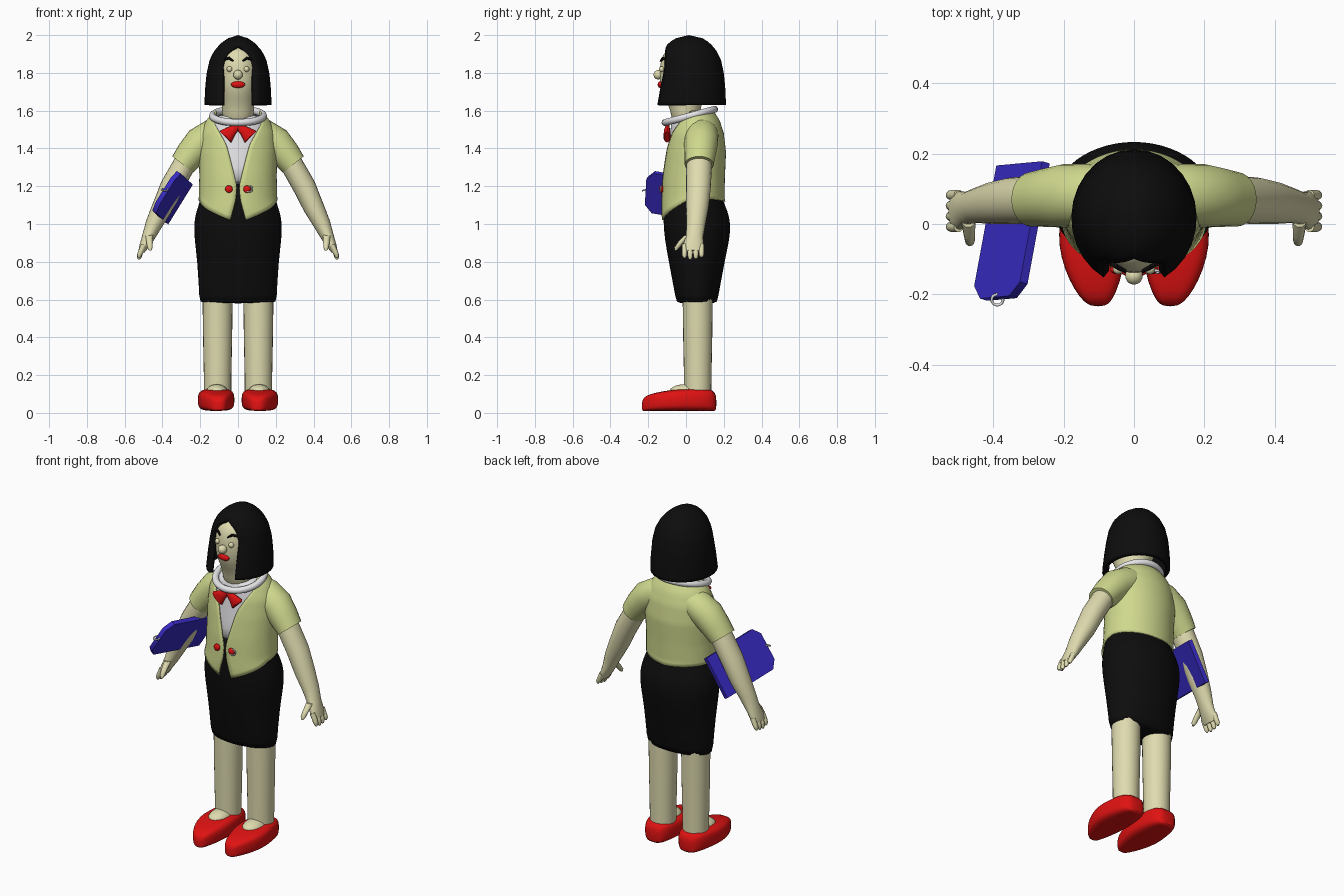
import bpy, bmesh, math
from mathutils import Vector

if "Cube" in bpy.data.objects:
    bpy.data.objects.remove(bpy.data.objects["Cube"])

parts = []


def material(name, rgb):
    m = bpy.data.materials.new(name)
    m.use_nodes = True
    m.diffuse_color = (*rgb, 1)
    m.node_tree.nodes["Principled BSDF"].inputs["Base Color"].default_value = (*rgb, 1)
    return m


SKIN = material("skin", (0.74, 0.71, 0.43))
VEST = material("vest_green", (0.63, 0.69, 0.27))
BLACK = material("black", (0.004, 0.004, 0.004))
RED = material("red", (0.75, 0.006, 0.006))
BLUE = material("blue", (0.04, 0.024, 0.55))
WHITE = material("white", (0.8, 0.8, 0.82))


def register(name, bm, mat, fix_normals=True):
    bmesh.ops.remove_doubles(bm, verts=bm.verts, dist=1e-5)
    if fix_normals:
        bmesh.ops.recalc_face_normals(bm, faces=bm.faces)
    me = bpy.data.meshes.new(name)
    bm.to_mesh(me)
    bm.free()
    me.materials.append(mat)
    ob = bpy.data.objects.new(name, me)
    bpy.context.collection.objects.link(ob)
    parts.append(ob)
    return ob


def loft(name, rows, mat, closed=True, smooth=0):
    """Skin rows of points; closed rows get end caps, open rows stay a shell."""
    bm = bmesh.new()
    vs = [[bm.verts.new(p) for p in row] for row in rows]
    n = len(rows[0])
    for a, b in zip(vs, vs[1:]):
        for i in range(n if closed else n - 1):
            j = (i + 1) % n
            bm.faces.new((a[i], a[j], b[j], b[i]))
    if closed:
        bm.faces.new(vs[0][::-1])
        bm.faces.new(vs[-1])
    ob = register(name, bm, mat, closed)
    if smooth:
        ob.modifiers.new("smooth", "SUBSURF").levels = smooth
        ob.modifiers["smooth"].render_levels = smooth
    return ob


def ring(c, u, v, n=20, power=1.0):
    def f(t):
        return math.copysign(abs(t) ** power, t)
    angles = [2 * math.pi * i / n for i in range(n)]
    return [Vector(c) + Vector(u) * f(math.cos(a)) + Vector(v) * f(math.sin(a)) for a in angles]


def tube(name, path, mat, n=16, side=1):
    """Path of (x, y, z, half thickness, half depth), mirrored by side."""
    rows = []
    for i, (x, y, z, r, d) in enumerate(path):
        a, b = path[max(i - 1, 0)], path[min(i + 1, len(path) - 1)]
        along = Vector((side * (b[0] - a[0]), 0, b[2] - a[2])).normalized()
        rows.append(ring((side * x, y, z), (along.z * r, 0, -along.x * r), (0, d, 0), n))
    return loft(name, rows, mat)


def ball(name, c, size, mat):
    bm = bmesh.new()
    bmesh.ops.create_uvsphere(bm, u_segments=20, v_segments=12, radius=1)
    for v in bm.verts:
        v.co = Vector(c) + Vector(a * b for a, b in zip(v.co, size))
    return register(name, bm, mat)


def torus(name, c, r, minor, mat, tilt=0.0, squash=1.0):
    bpy.ops.mesh.primitive_torus_add(location=c, major_radius=r, minor_radius=minor,
                                     major_segments=32, minor_segments=10, rotation=(tilt, 0, 0))
    ob = bpy.context.object
    ob.name = name
    ob.scale.y = squash
    ob.data.materials.append(mat)
    parts.append(ob)


def sample(profile, z):
    """Linear look-up in a profile sorted by its first value."""
    z = min(max(z, profile[0][0]), profile[-1][0])
    for a, b in zip(profile, profile[1:]):
        if z <= b[0]:
            t = (z - a[0]) / (b[0] - a[0])
            return [p + (q - p) * t for p, q in zip(a[1:], b[1:])]


def body(name, profile, mat, n=28):
    rows = [ring((0, (f + b) / 2, z), (rx, 0, 0), (0, (b - f) / 2, 0), n) for z, rx, f, b in profile]
    return loft(name, rows, mat, smooth=1)


def open_shell(name, profile, gap, hem, top, rows, cols, mat, thickness):
    """Wrap round the body, leaving a front opening of half width gap(z)."""
    grid = []
    for r in range(rows + 1):
        line = []
        for c in range(cols + 1):
            u = c / cols
            low = sample(hem, min(u, 1 - u))[0]
            z = low + (top - low) * r / rows
            rx, f, b = sample(profile, z)
            start = math.asin(min(1, sample(gap, z)[0] / max(rx, 0.001)))
            a = start + u * (2 * math.pi - 2 * start)
            line.append((rx * math.sin(a), (f + b) / 2 - (b - f) / 2 * math.cos(a), z))
        grid.append(line)
    ob = loft(name, grid, mat, closed=False)
    m = ob.modifiers.new("thickness", "SOLIDIFY")
    m.thickness, m.offset = thickness, -1
    return ob


# Skirt, shirt and head with neck
body("skirt", [(0.58, .205, -.05, .165), (0.59, .205, -.052, .167), (0.8, .216, -.092, .205),
               (0.92, .232, -.114, .232), (1.0, .236, -.12, .238), (1.07, .222, -.121, .222),
               (1.13, .198, -.118, .192), (1.22, .185, -.112, .18)], BLACK)
body("shirt", [(1.2, .185, -.113, .18), (1.3, .19, -.107, .18), (1.4, .19, -.094, .185),
               (1.5, .175, -.082, .17), (1.56, .14, -.078, .145), (1.58, .11, -.06, .12)], WHITE)
body("head", [(1.52, .082, -.075, .07), (1.6, .083, -.08, .075), (1.66, .09, -.108, .09),
              (1.72, .108, -.137, .12), (1.8, .115, -.142, .13), (1.87, .11, -.135, .12),
              (1.92, .09, -.11, .1), (1.95, .05, -.05, .06)], SKIN)

# Open vest with pointed front hems
vest_profile = [(1.02, .243, -.13, .246), (1.08, .228, -.132, .23), (1.13, .208, -.13, .203),
                (1.25, .205, -.125, .206), (1.38, .208, -.11, .212), (1.48, .2, -.092, .2),
                (1.55, .168, -.07, .178), (1.6, .12, -.04, .145)]
open_shell("vest", vest_profile,
           [(1.02, .042), (1.13, .012), (1.2, .006), (1.3, .03), (1.42, .062), (1.54, .13), (1.6, .115)],
           [(0, 1.02), (.03, 1.035), (.2, 1.12), (.28, 1.135), (.5, 1.12)],
           1.6, 24, 48, VEST, 0.008)

# Bob haircut with an arched face opening
hair_profile = [(1.63, .178, -.176, .212), (1.72, .174, -.16, .208), (1.8, .166, -.145, .2),
                (1.87, .15, -.135, .185), (1.92, .124, -.12, .16), (1.96, .088, -.092, .125),
                (1.985, .05, -.05, .085), (2.0, 0, .015, .015)]
open_shell("hair", hair_profile, [(1.63, .086), (1.84, .086), (1.89, .068), (1.925, .04), (1.945, 0), (2, 0)],
           [(0, 1.63), (.5, 1.63)], 2.0, 22, 24, BLACK, 0.025)

# Collar, buttons and fob ring
torus("collar", (0, .02, 1.572), .135, .019, WHITE, math.radians(15))
torus("fob_ring", (.06, -.135, 1.185), .016, .004, WHITE, math.radians(80))

# Face
ball("nose", (0, -.147, 1.79), (.025, .025, .025), SKIN)
ball("lips", (0, -.136, 1.738), (.037, .014, .018), RED)

for side, label in ((1, "left"), (-1, "right")):
    ball(label + "_eye", (side * .045, -.128, 1.82), (.015, .015, .015), SKIN)
    tube(label + "_eyebrow", [(.024, -.134, 1.862, .004, .006), (.048, -.122, 1.878, .008, .008),
                              (.065, -.111, 1.874, .007, .008), (.082, -.092, 1.86, .004, .008)],
         BLACK, 8, side)
    ball(label + "_button", (side * .048, -.13, 1.185), (.02, .012, .02), RED)
    tube(label + "_bow_lobe", [(-.006, -.098, 1.522, .012, .01), (.03, -.1, 1.495, .026, .016),
                               (.064, -.1, 1.464, .043, .02), (.068, -.1, 1.46, .04, .015)], RED, 12, side)

    # Sleeve, arm and hand
    tube(label + "_sleeve", [(.06, .085, 1.49, .075, .08), (.13, .083, 1.473, .085, .088),
                             (.2, .08, 1.428, .088, .09), (.25, .075, 1.37, .08, .083),
                             (.293, .07, 1.315, .07, .077)], VEST, 24, side)
    tube(label + "_arm", [(.27, .07, 1.34, .06, .068), (.35, .066, 1.2, .061, .066),
                          (.4, .06, 1.09, .055, .06), (.445, .053, 1.0, .045, .05),
                          (.475, .045, .93, .034, .046), (.497, .038, .885, .025, .055),
                          (.511, .036, .855, .017, .05)], SKIN, 20, side)
    for k in range(4):
        y = -.008 + k * .03
        tip = .81 + .008 * abs(k - 1.3)
        tube(f"{label}_finger_{k + 1}", [(.498, y, .89, .015, .015), (.516, y, .85, .014, .015),
                                         (.523, y, tip + .012, .012, .013), (.525, y, tip, .005, .006)],
             SKIN, 10, side)
    tube(label + "_thumb", [(.47, .01, .94, .02, .02), (.468, -.025, .905, .017, .018),
                            (.466, -.048, .875, .014, .015), (.465, -.055, .86, .006, .007)], SKIN, 10, side)

    # Leg, instep and shoe
    loft(label + "_leg", [ring((side * .108, .062, z), (r, 0, 0), (0, r, 0), 24)
                          for z, r in ((.08, .072), (.2, .073), (.4, .077), (.62, .08))], SKIN)
    ball(label + "_instep", (side * .112, -.005, .11), (.058, .085, .042), SKIN)
    shoe = [(.162, .11, .035, .09), (.145, .11, .065, .122), (.09, .112, .087, .13),
            (.0, .115, .098, .128), (-.06, .117, .098, .124), (-.13, .114, .084, .114),
            (-.19, .108, .06, .1), (-.222, .104, .038, .085), (-.234, .102, .018, .06)]
    loft(label + "_shoe", [ring((side * x, y, (top + .01) / 2), (w, 0, 0), (0, 0, (top - .01) / 2), 20, .55)
                           for y, x, w, top in shoe], RED, smooth=1)

# Clipboard tucked under the right arm
corner, along, down = Vector((-.32, -.205, 1.28)), Vector((.07, .38, -.065)), Vector((-.13, -.012, -.21))
outline = [(.1, 0), (1, 0), (1, 1), (.1, 1), (0, .82), (0, .18)]
thick = along.cross(down).normalized() * .013
sheet = [corner + along * a + down * b for a, b in outline]
loft("clipboard", [[p - thick for p in sheet], [p + thick for p in sheet]], BLUE)
torus("clipboard_ring", (-.388, -.215, 1.182), .016, .004, WHITE, math.radians(20))

bpy.ops.object.select_all(action="DESELECT")
for ob in parts:
    ob.select_set(True)
bpy.context.view_layer.objects.active = parts[0]
bpy.ops.object.shade_smooth_by_angle(angle=math.radians(42))
